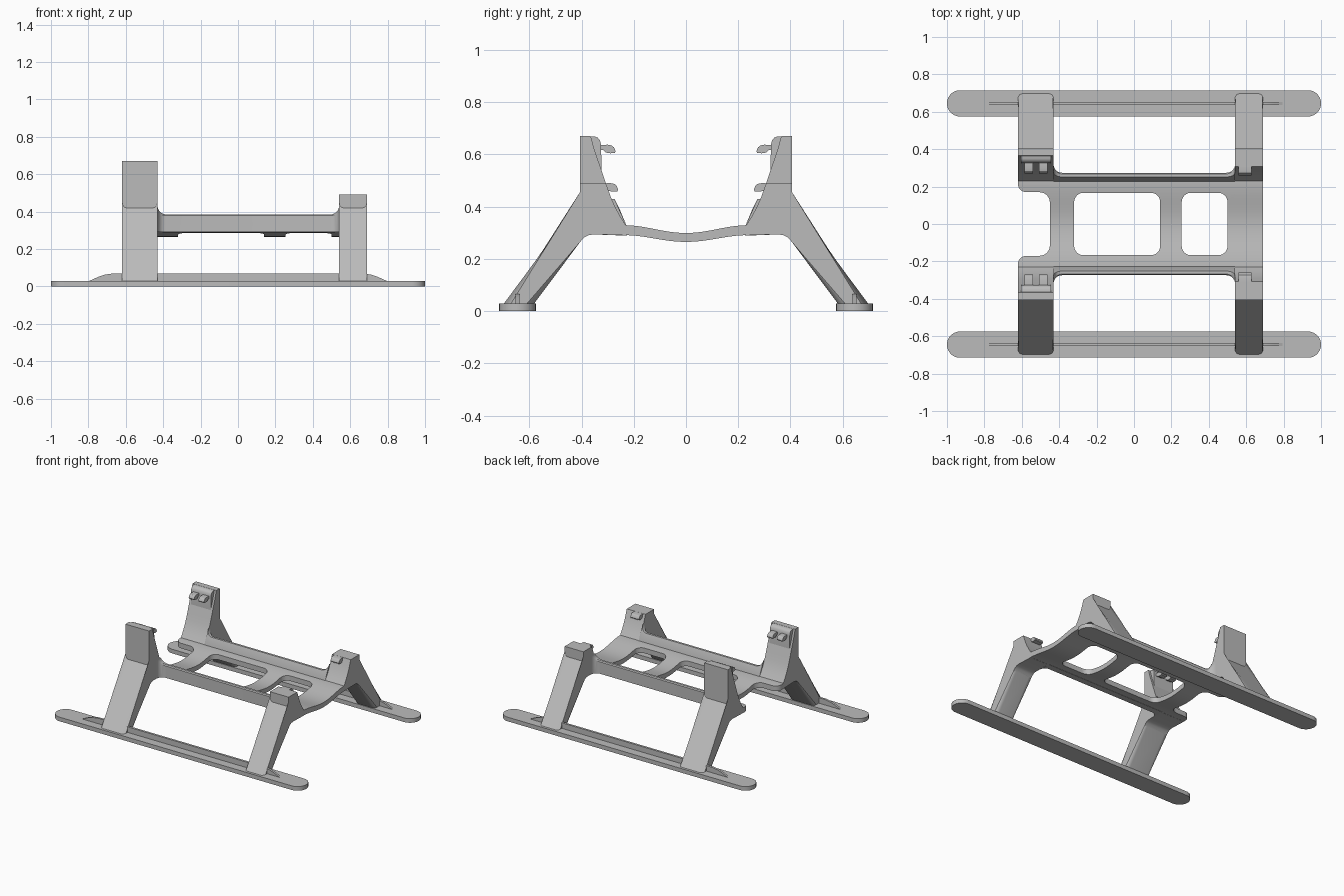
import bpy, bmesh, math

if "Cube" in bpy.data.objects:
    bpy.data.objects.remove(bpy.data.objects["Cube"])

grey = bpy.data.materials.new("plain grey")
grey.diffuse_color = (0.5, 0.5, 0.5, 1)
grey.use_nodes = True
grey.node_tree.nodes["Principled BSDF"].inputs["Base Color"].default_value = grey.diffuse_color


def finish(name, bm, mirror=True):
    """Turn a bmesh into an object, optionally mirrored front to back."""
    bmesh.ops.recalc_face_normals(bm, faces=bm.faces)
    me = bpy.data.meshes.new(name)
    bm.to_mesh(me)
    bm.free()
    me.materials.append(grey)
    ob = bpy.data.objects.new(name, me)
    bpy.context.collection.objects.link(ob)
    if mirror:
        m = ob.modifiers.new("mirror", 'MIRROR')
        m.use_axis = (False, True, False)
        m.use_clip = False
        m.use_mirror_merge = False
    return ob


def loft(sections):
    """Skin a list of equal-length closed sections and cap the ends."""
    bm = bmesh.new()
    rings = [[bm.verts.new(p) for p in s] for s in sections]
    for a, b in zip(rings, rings[1:]):
        for i in range(len(a)):
            j = (i + 1) % len(a)
            bm.faces.new((a[i], a[j], b[j], b[i]))
    bm.faces.new(rings[0])
    bm.faces.new(rings[-1][::-1])
    return bm


def along_x(pts, x0, x1):
    return loft([[(x, y, z) for y, z in pts] for x in (x0, x1)])


def along_z(pts, z0, z1):
    return loft([[(x, y, z) for x, y in pts] for z in (z0, z1)])


def rounded(x0, x1, y0, y1, r, n=8):
    """Rounded rectangle outline."""
    pts = []
    corners = ((x1 - r, y1 - r), (x0 + r, y1 - r), (x0 + r, y0 + r), (x1 - r, y0 + r))
    for k, (cx, cy) in enumerate(corners):
        for i in range(n + 1):
            a = math.pi / 2 * (k + i / n)
            pts.append((cx + r * math.cos(a), cy + r * math.sin(a)))
    return pts


# Skids with a thin stiffening rib on top
finish("skid", along_z(rounded(-1, 1, 0.575, 0.715, 0.0695, 10), 0, 0.03))
half = [(0.80, 0.028), (0.78, 0.036), (0.745, 0.052), (0.71, 0.063), (0.67, 0.069), (0.62, 0.07)]
rib = [(-x, z) for x, z in half] + [(x, z) for x, z in half[::-1]]
finish("skid_rib", loft([[(x, y, z) for x, z in rib] for y in (0.637, 0.653)]))

# Legs: sloped strut, upright post and curved inner edge
LEFT, RIGHT = (-0.62, -0.43), (0.54, 0.69)
LOWER = [(0.23, 0.29), (0.35, 0.294), (0.373, 0.291), (0.39, 0.282), (0.405, 0.265),
         (0.582, 0.028), (0.698, 0.028), (0.405, 0.42)]
INNER = [(0.307, 0.49), (0.289, 0.44), (0.272, 0.40), (0.25, 0.36), (0.23, 0.328)]


def leg(name, span, top):
    bm = along_x(LOWER + top + INNER, *span)
    rim = [e for e in bm.edges
           if abs(e.verts[0].co.x - e.verts[1].co.x) < 1e-5
           and all(v.co.z < 0.421 and v.co.y > 0.38 for v in e.verts)
           and abs(e.verts[0].co.z - e.verts[1].co.z) > 0.1]
    bmesh.ops.bevel(bm, geom=rim, offset=0.022, segments=5, profile=0.5, affect='EDGES')
    return finish(name, bm)


leg("tall_leg", LEFT, [(0.405, 0.67), (0.365, 0.67), (0.348, 0.61), (0.327, 0.55)])
leg("short_leg", RIGHT, [(0.405, 0.49)])

# Raised pad at the top of the tall legs
finish("tall_leg_pad", along_x([(0.40, 0.669), (0.35, 0.669), (0.338, 0.664), (0.329, 0.653),
                                (0.325, 0.635), (0.323, 0.50), (0.40, 0.50)], -0.605, -0.445))

# Clip hooks
HOOK = [(0.06, 0.032), (0.03, 0.033), (0.014, 0.03), (0.005, 0.022), (0, 0.008), (0.002, 0.002),
        (0.02, 0), (0.036, 0.003), (0.046, 0.012), (0.06, 0.014)]


def hook(name, x0, x1, y, z):
    finish(name, along_x([(y + a, z + b) for a, b in HOOK], x0, x1))


hook("tall_leg_hook_outer", -0.585, -0.54, 0.27, 0.604)
hook("tall_leg_hook_inner", -0.507, -0.462, 0.27, 0.604)
hook("short_leg_hook", 0.56, 0.628, 0.26, 0.457)

# Side rails, flaring into the legs at both ends
R = 0.045
steps = [R * (1 - math.cos(math.pi / 2 * i / 8)) for i in range(9)]
xs = [LEFT[1] + s for s in steps] + [RIGHT[0] - s for s in steps[::-1]]
sections = []
for x in xs:
    d = min(x - LEFT[1], RIGHT[0] - x, R)
    f = R - math.sqrt(max(0, R * R - (R - d) ** 2))
    sections.append([(x, 0.225, 0.289), (x, 0.228, 0.328), (x, 0.252 + 0.5 * f, 0.385 + f),
                     (x, 0.268 + f, 0.385 + f), (x, 0.274 + f, 0.378 + f), (x, 0.274 + f, 0.292)])
finish("side_rail", loft(sections))

# Sagging deck plate
N = 32
ys = [-0.24 + 0.48 * i / N for i in range(N + 1)]
sag = [(1 - math.cos(math.pi * y / 0.24)) / 2 for y in ys]
outline = [(y, 0.265 + 0.026 * s) for y, s in zip(ys, sag)]
outline += [(y, 0.299 + 0.03 * s) for y, s in zip(ys, sag)][::-1]
deck = finish("deck", along_x(outline, LEFT[0], RIGHT[1]), mirror=False)


def cut(name, pts):
    """Cut a vertical opening out of the deck."""
    c = finish(name, along_z(pts, 0.1, 0.5), mirror=False)
    c.hide_render = True
    c.hide_viewport = False
    c.display_type = 'WIRE'
    b = deck.modifiers.new(name, 'BOOLEAN')
    b.operation = 'DIFFERENCE'
    b.solver = 'EXACT'
    b.object = c
    return c


# Two windows and an open notch with rounded lips
notch = [p for p in rounded(-0.9, -0.45, -0.17, 0.17, 0.055) if p[0] > -0.6]
lip = [(-0.575 - 0.046 * math.sin(a), 0.215 - 0.045 * math.cos(a))
       for a in [math.pi / 2 * i / 6 for i in range(7)]]
notch = ([(x, -y) for x, y in lip[::-1]] + [p for p in notch if p[1] < 0]
         + [p for p in notch if p[1] > 0] + lip + [(-0.7, 0.215), (-0.7, -0.215)])
cutters = [cut("window_cutter_wide", rounded(-0.32, 0.14, -0.167, 0.167, 0.05)),
           cut("window_cutter_narrow", rounded(0.255, 0.50, -0.167, 0.167, 0.05)),
           cut("notch_cutter", notch)]

# Apply the deck cuts, remove the cutters
bpy.context.view_layer.update()
dg = bpy.context.evaluated_depsgraph_get()
cut_mesh = bpy.data.meshes.new_from_object(deck.evaluated_get(dg))
deck.modifiers.clear()
deck.data = cut_mesh
for c in cutters:
    bpy.data.objects.remove(c)

# Smooth the curves, keep the edges
for ob in bpy.context.collection.objects:
    ob.select_set(True)
bpy.context.view_layer.objects.active = deck
bpy.ops.object.shade_smooth_by_angle(angle=math.radians(30))
